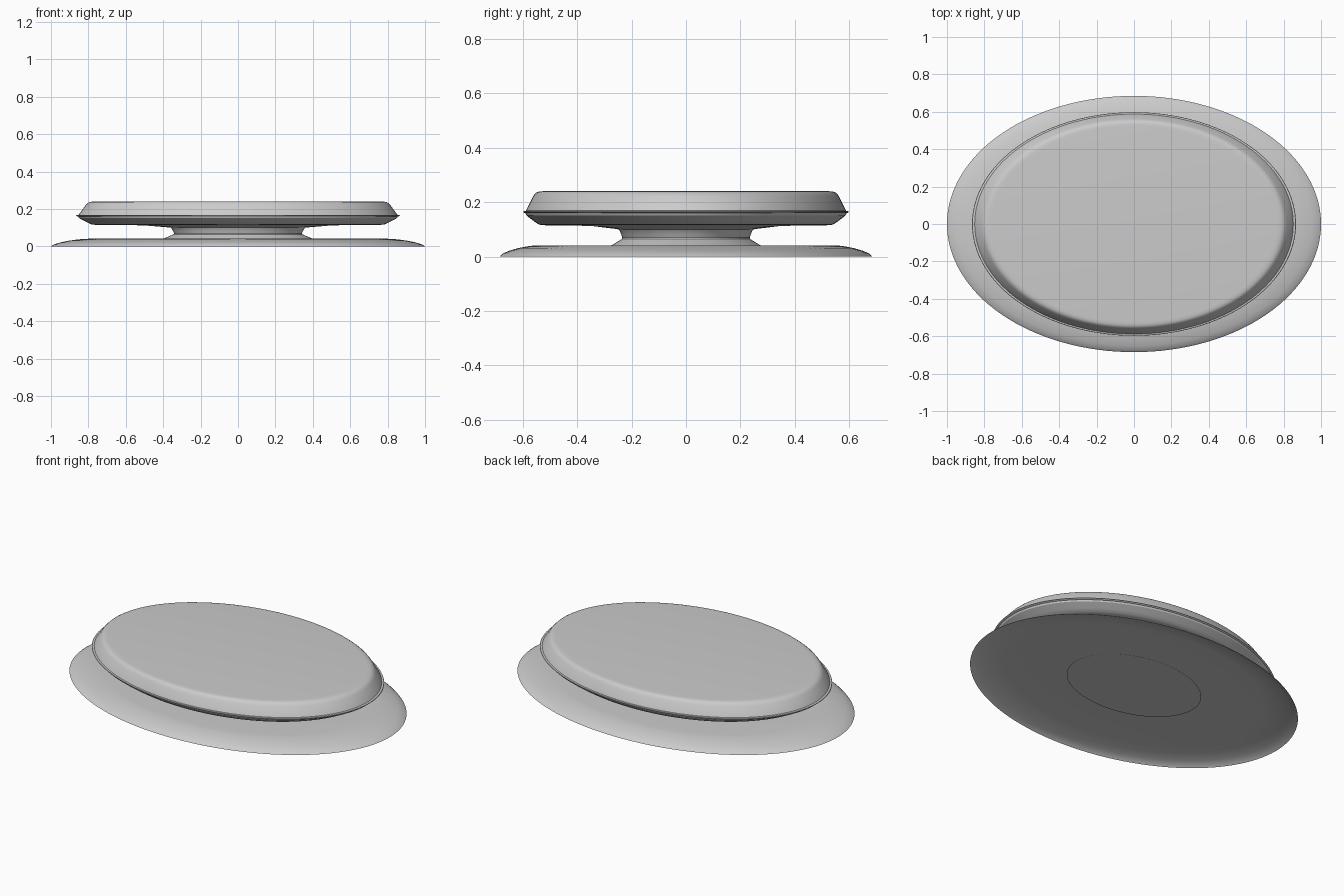
import bpy, bmesh
from math import sin, cos, pi

if "Cube" in bpy.data.objects:
    bpy.data.objects.remove(bpy.data.objects["Cube"])

SEGMENTS = 128


def oval(name, profile, ratio, cap_bottom=False, cap_top=False):
    """Lathe a (x radius, z) profile, listed upwards, into an oval shell; ratio = depth / width."""
    bm = bmesh.new()
    rings = []
    for r, z in profile:
        rings.append([bm.verts.new((r * cos(2 * pi * i / SEGMENTS),
                                    r * ratio * sin(2 * pi * i / SEGMENTS), z))
                      for i in range(SEGMENTS)])
    for a, b in zip(rings, rings[1:]):
        for i in range(SEGMENTS):
            j = (i + 1) % SEGMENTS
            bm.faces.new((a[i], a[j], b[j], b[i]))
    if cap_bottom:
        bm.faces.new(rings[0][::-1])
    if cap_top:
        bm.faces.new(rings[-1])
    mesh = bpy.data.meshes.new(name)
    bm.to_mesh(mesh)
    bm.free()
    obj = bpy.data.objects.new(name, mesh)
    bpy.context.collection.objects.link(obj)
    bpy.ops.object.select_all(action='DESELECT')
    obj.select_set(True)
    bpy.context.view_layer.objects.active = obj
    bpy.ops.object.shade_smooth_by_angle(angle=0.5)
    return obj


# Wide base: a thin shell, hollow underneath, with a rounded rim
oval("base_plate", [(1.0, 0.0), (0.985, 0.010), (0.95, 0.021), (0.90, 0.031),
                    (0.855, 0.037), (0.82, 0.040), (0.79, 0.041), (0.42, 0.041)],
     0.685, cap_top=True)

# Waisted neck, its foot showing just below the base shell
oval("neck", [(0.41, 0.036), (0.40, 0.041), (0.385, 0.047), (0.345, 0.064),
              (0.342, 0.070), (0.348, 0.082), (0.356, 0.096), (0.36, 0.100)],
     0.685, cap_bottom=True)

# Lower dish, its underside sloping gently to the neck
oval("lower_dish", [(0.352, 0.099), (0.38, 0.102), (0.50, 0.112), (0.60, 0.114),
                    (0.765, 0.115), (0.785, 0.118), (0.81, 0.130),
                    (0.85, 0.151), (0.855, 0.160)], 0.69)

# Thin seam rim around the body
oval("seam_rim", [(0.845, 0.158), (0.860, 0.160), (0.866, 0.164),
                  (0.864, 0.167), (0.845, 0.169)], 0.69)

# Upper body with sloped sides and flat top
oval("upper_body", [(0.854, 0.164), (0.85, 0.172), (0.835, 0.192), (0.815, 0.220),
                    (0.805, 0.230), (0.795, 0.236), (0.78, 0.239), (0.76, 0.240)],
     0.69, cap_top=True)
